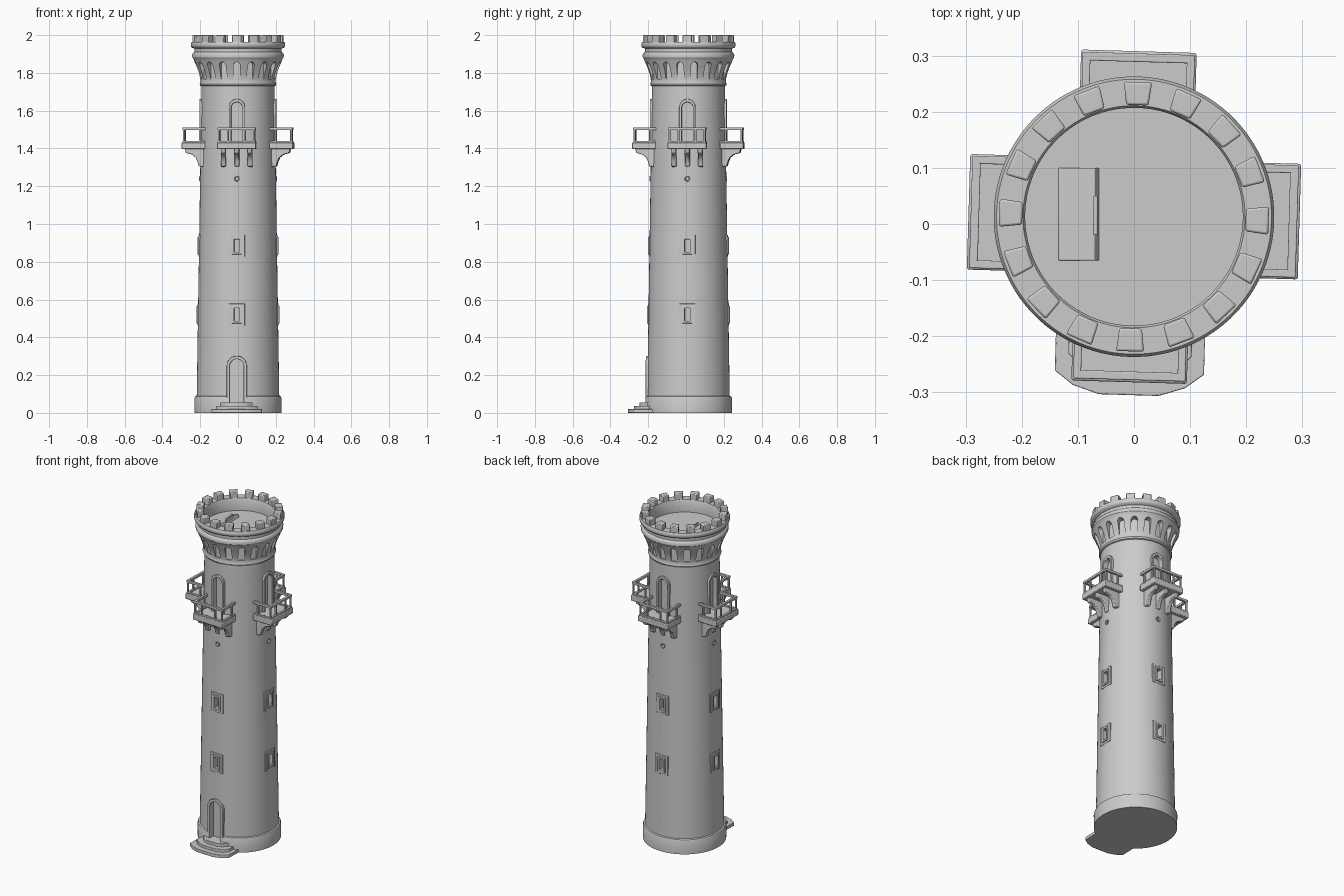
import bpy, bmesh
from math import pi, sin, cos, radians
from mathutils import Matrix, Vector

if "Cube" in bpy.data.objects:
    bpy.data.objects.remove(bpy.data.objects["Cube"])

BASE = Matrix.Translation((0, 0.013, 0)) @ Matrix.Rotation(radians(-1.7), 4, 'Z')


def turned(i, n):
    return BASE @ Matrix.Rotation(2 * pi * i / n, 4, 'Z')


SIDES = [turned(i, 4) for i in range(4)]          # side 0 faces the front


def wall(z):
    return 0.22 - 0.0155 * z                      # tapering shaft radius


def at(plane, p, d):
    u, v = p
    return Vector({'xz': (u, d, v), 'yz': (d, u, v), 'xy': (u, v, d)}[plane])


def prism(bm, M, plane, pts, d0, d1):
    a, b = ([bm.verts.new(M @ at(plane, p, d)) for p in pts] for d in (d0, d1))
    bm.faces.new(a)
    bm.faces.new(b[::-1])
    for i in range(len(pts)):
        j = (i + 1) % len(pts)
        bm.faces.new((a[i], b[i], b[j], a[j]))


def box(bm, M, x0, x1, y0, y1, z0, z1):
    prism(bm, M, 'xy', [(x0, y0), (x1, y0), (x1, y1), (x0, y1)], z0, z1)


def band(bm, M, outer, inner, y0, y1, closed):
    # raised surround between two matching outlines
    rows = [[bm.verts.new(M @ at('xz', p, y)) for p in path]
            for path, y in ((outer, y0), (outer, y1), (inner, y1), (inner, y0))]
    n = len(outer)
    for i in range(n if closed else n - 1):
        j = (i + 1) % n
        for k in range(4):
            r, s = rows[k], rows[(k + 1) % 4]
            bm.faces.new((r[i], r[j], s[j], s[i]))
    if not closed:
        bm.faces.new([r[0] for r in rows])
        bm.faces.new([r[-1] for r in rows])


def arch(w, z0, top, seg=12):
    c = top - w
    return ([(-w, z0)] + [(-w * cos(pi * i / seg), c + w * sin(pi * i / seg))
                          for i in range(seg + 1)] + [(w, z0)])


def rect(w, h, z):
    return [(-w, z - h), (-w, z + h), (w, z + h), (w, z - h)]


def circle(r, z, n=14):
    return [(r * cos(2 * pi * i / n), z + r * sin(2 * pi * i / n)) for i in range(n)]


def finish(name, bm, bevel=0.0):
    bmesh.ops.recalc_face_normals(bm, faces=bm.faces)
    me = bpy.data.meshes.new(name)
    bm.to_mesh(me)
    bm.free()
    ob = bpy.data.objects.new(name, me)
    bpy.context.collection.objects.link(ob)
    if bevel:
        m = ob.modifiers.new("soft_edges", 'BEVEL')
        m.width, m.segments = bevel, 2
    return ob


def activate(ob):
    bpy.ops.object.select_all(action='DESELECT')
    ob.select_set(True)
    bpy.context.view_layer.objects.active = ob


# Tower shaft, flared crown, parapet and roof floor as one turned profile
FLOOR = 1.89
profile = [(0, 0), (0.23, 0), (0.231, 0.078), (0.227, 0.087), (wall(0.09), 0.09),
           (wall(0.6), 0.6), (wall(1.2), 1.2), (wall(1.73), 1.73), (0.2, 1.733),
           (0.203, 1.742), (0.199, 1.75), (0.2, 1.77), (0.207, 1.80), (0.218, 1.83),
           (0.231, 1.86), (0.236, 1.875), (0.242, 1.882), (0.243, 1.895), (0.238, 1.905),
           (0.231, 1.91), (0.231, 1.928), (0.245, 1.934), (0.25, 1.942), (0.25, 1.956),
           (0.245, 1.964), (0.198, 1.964), (0.194, 1.958), (0.194, FLOOR), (0, FLOOR)]
bm = bmesh.new()
vs = [bm.verts.new(BASE @ Vector((r, 0, z))) for r, z in profile]
es = [bm.edges.new(p) for p in zip(vs, vs[1:])]
bmesh.ops.spin(bm, geom=vs + es, cent=(0, 0.013, 0), axis=(0, 0, 1),
               angle=2 * pi, steps=96)
bmesh.ops.remove_doubles(bm, verts=bm.verts, dist=1e-5)
tower = finish("tower_body", bm)

# Openings: doors, windows, vents and the arched slots of the crown
bm = bmesh.new()
prism(bm, SIDES[0], 'xz', arch(0.038, 0.055, 0.285), -0.19, -0.3)
for M in SIDES:
    prism(bm, M, 'xz', arch(0.03, 1.42, 1.645), -0.172, -0.3)
    prism(bm, M, 'xz', circle(0.009, 1.24), -0.18, -0.3)
    for z in (0.52, 0.885):
        prism(bm, M, 'xz', rect(0.014, 0.034, z), -0.18, -0.3)
for i in range(18):
    prism(bm, turned(i, 18), 'xz', arch(0.018, 1.768, 1.858, 8), -0.194, -0.3)
cutter = finish("opening_cutter", bm)
cutter.hide_render = True
cut = tower.modifiers.new("openings", 'BOOLEAN')
cut.object, cut.operation, cut.solver = cutter, 'DIFFERENCE', 'EXACT'
activate(tower)
bpy.ops.object.modifier_apply(modifier=cut.name)
bpy.data.objects.remove(cutter)

# Stone surrounds
bm = bmesh.new()
band(bm, SIDES[0], arch(0.053, 0.05, 0.302), arch(0.037, 0.05, 0.285), -0.19, -0.225, False)
for M in SIDES:
    band(bm, M, arch(0.043, 1.42, 1.662), arch(0.03, 1.42, 1.645), -0.175, -0.203, False)
    band(bm, M, circle(0.015, 1.24), circle(0.009, 1.24), -0.185, -0.205, True)
    for z in (0.52, 0.885):
        r = wall(z)
        band(bm, M, rect(0.042, 0.058, z), rect(0.014, 0.034, z), -0.19, -r - 0.002, True)
        band(bm, M, rect(0.026, 0.046, z), rect(0.014, 0.034, z), -0.19, -r - 0.008, True)
surrounds = finish("door_and_window_surrounds", bm, 0.002)

# Parapet merlons
bm = bmesh.new()
for i in range(16):
    prism(bm, turned(i, 16), 'xy',
          [(-0.02, -0.199), (0.02, -0.199), (0.025, -0.24), (-0.025, -0.24)], 1.95, 2.0)
merlons = finish("merlons", bm, 0.004)

# Balcony slabs with three curved brackets each
bracket = [(-0.17, 1.30), (-0.206, 1.306), (-0.212, 1.33), (-0.222, 1.352),
           (-0.242, 1.368), (-0.274, 1.376), (-0.28, 1.40), (-0.17, 1.40)]
bm = bmesh.new()
for M in SIDES:
    box(bm, M, -0.103, 0.103, -0.295, -0.17, 1.397, 1.432)
    for x in (-0.07, 0, 0.07):
        prism(bm, M, 'yz', bracket, x - 0.013, x + 0.013)
slabs = finish("balcony_slabs", bm, 0.004)

# Balcony railings
bm = bmesh.new()
for M in SIDES:
    for z0, z1 in ((1.43, 1.44), (1.497, 1.512)):
        box(bm, M, -0.1, 0.1, -0.291, -0.276, z0, z1)
        for s in (-1, 1):
            x0, x1 = sorted((s * 0.1, s * 0.086))
            box(bm, M, x0, x1, -0.28, -0.165, z0, z1)
    posts = [(x, -0.284) for x in (-0.093, -0.045, 0.045, 0.093)]
    posts += [(-0.093, -0.2), (0.093, -0.2)]
    for x, y in posts:
        box(bm, M, x - 0.005, x + 0.005, y - 0.005, y + 0.005, 1.425, 1.505)
rails = finish("balcony_railings", bm, 0.002)

# Entrance steps
bm = bmesh.new()
for w, f, top in ((0.133, 0.318, 0.02), (0.11, 0.287, 0.037), (0.086, 0.257, 0.056)):
    half = [(w, -0.15), (w, -f + 0.04), (w * 0.75, -f + 0.015), (w * 0.4, -f)]
    prism(bm, SIDES[0], 'xy', half + [(-x, y) for x, y in half[::-1]], 0, top)
steps = finish("entrance_steps", bm, 0.002)

# Roof hatch: low ramp with an upright lip
bm = bmesh.new()
I = Matrix.Identity(4)
prism(bm, I, 'xz', [(-0.135, FLOOR - 0.01), (-0.135, FLOOR + 0.002),
                    (-0.07, FLOOR + 0.018), (-0.058, FLOOR - 0.01)], -0.065, 0.1)
box(bm, I, -0.073, -0.065, -0.02, 0.05, FLOOR - 0.01, FLOOR + 0.035)
hatch = finish("roof_hatch", bm, 0.002)

# Smooth rounded faces, crisp corners
for ob in (tower, surrounds, merlons, slabs, rails, steps, hatch):
    activate(ob)
    bpy.ops.object.shade_smooth_by_angle(angle=radians(35))
